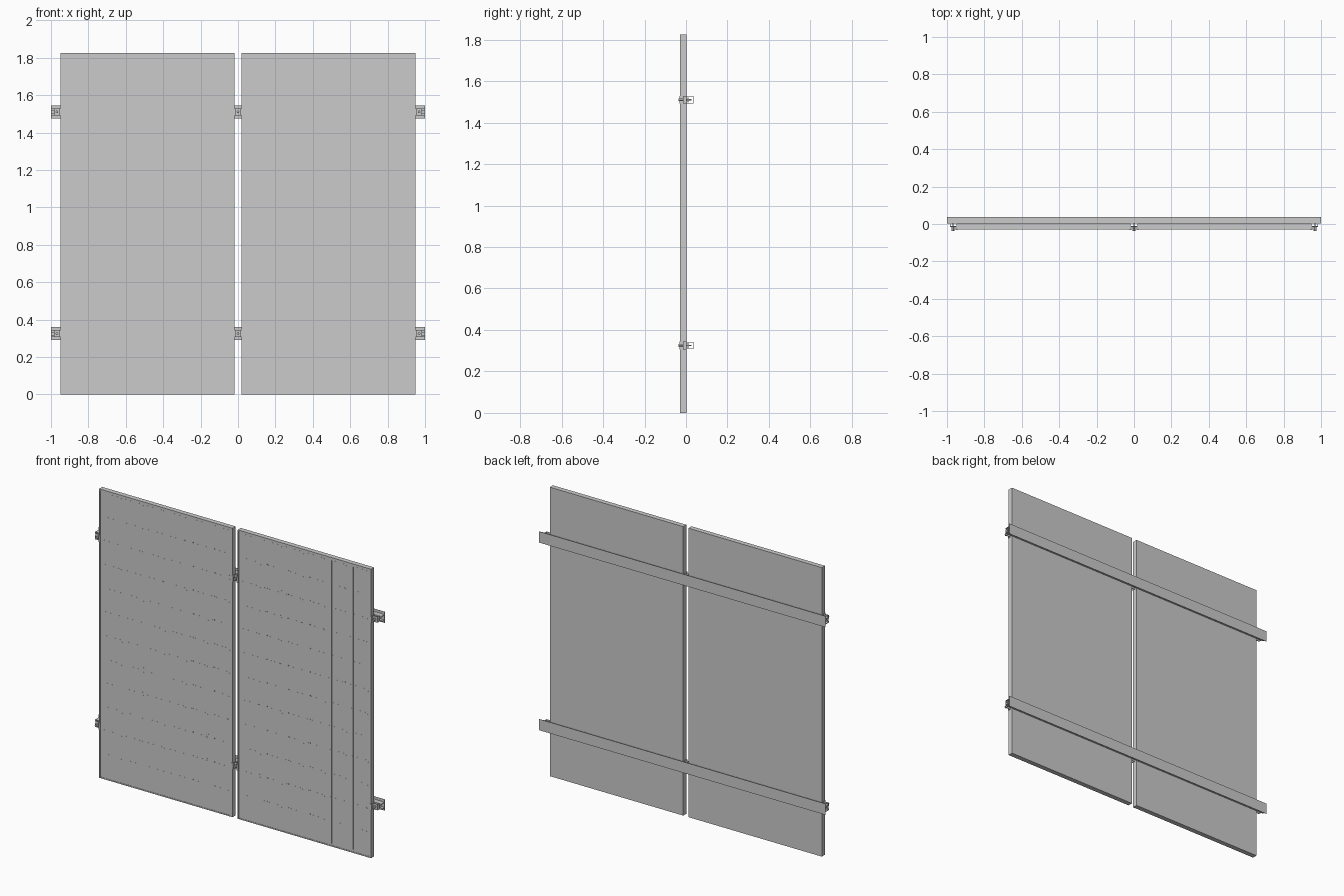
import bpy, bmesh, math
from mathutils import Vector

if "Cube" in bpy.data.objects:
    bpy.data.objects.remove(bpy.data.objects["Cube"])

RAIL_Z = (0.325, 1.51)
PANEL_W, PANEL_H = 0.932, 1.825
FRONT, BACK = -0.029, 0.002
GLASS = FRONT + 0.002


def finish(name, bm):
    bmesh.ops.recalc_face_normals(bm, faces=bm.faces)
    me = bpy.data.meshes.new(name)
    bm.to_mesh(me)
    bm.free()
    ob = bpy.data.objects.new(name, me)
    bpy.context.collection.objects.link(ob)
    return ob


def add_box(bm, x0, x1, y0, y1, z0, z1):
    vs = bmesh.ops.create_cube(bm, size=1)["verts"]
    for v in vs:
        v.co = Vector(((x0 + x1) / 2 + v.co.x * (x1 - x0),
                       (y0 + y1) / 2 + v.co.y * (y1 - y0),
                       (z0 + z1) / 2 + v.co.z * (z1 - z0)))
    return vs


def add_prism(bm, pts, move):
    f = bm.faces.new([bm.verts.new(p) for p in pts])
    ext = bmesh.ops.extrude_face_region(bm, geom=[f])["geom"]
    for v in ext:
        if isinstance(v, bmesh.types.BMVert):
            v.co += Vector(move)


# panel: framed slab with a recessed glass front
def panel(cx, side):
    x0, x1 = cx - PANEL_W / 2, cx + PANEL_W / 2
    bm = bmesh.new()
    add_box(bm, x0, x1, FRONT, BACK, 0, PANEL_H)
    bm.faces.ensure_lookup_table()
    bm.normal_update()
    front = [f for f in bm.faces if f.normal.y < -0.9]
    bmesh.ops.inset_region(bm, faces=front, thickness=0.010)
    ext = bmesh.ops.extrude_face_region(bm, geom=front)["geom"]
    bmesh.ops.delete(bm, geom=front, context="FACES")
    for v in ext:
        if isinstance(v, bmesh.types.BMVert):
            v.co.y = GLASS
    finish(f"{side}_panel_frame", bm)

    # octagonal solar cells, 6 x 12
    bm = bmesh.new()
    px, pz = (PANEL_W - 0.03) / 6, (PANEL_H - 0.03) / 12
    h, c = 0.0725, 0.0145
    octagon = [(-h, -h + c), (-h + c, -h), (h - c, -h), (h, -h + c),
               (h, h - c), (h - c, h), (-h + c, h), (-h, h - c)]
    for i in range(6):
        for j in range(12):
            ox, oz = x0 + 0.015 + (i + .5) * px, 0.015 + (j + .5) * pz
            add_prism(bm, [(ox + a, GLASS + 0.0002, oz + b) for a, b in octagon], (0, -0.0006, 0))
    finish(f"{side}_solar_cells", bm)

    # thin conductor strips along each cell column
    bm = bmesh.new()
    for i in range(6):
        for o in (-0.036, 0.036):
            x = x0 + 0.015 + (i + .5) * px + o
            add_box(bm, x - 0.0008, x + 0.0008, GLASS - 0.0007, GLASS + 0.0002, 0.02, PANEL_H - 0.02)
    finish(f"{side}_conductor_strips", bm)


# rail: slotted channel on a wide back flange, extruded along x
def rail(z, name):
    half = [(0.0370, 0.035), (0.0350, 0.035), (0.0350, 0.018), (0.003, 0.018),
            (0.003, 0.007), (0.006, 0.007), (0.006, 0.015), (0.0345, 0.015)]
    outline = half + [(y, -d) for y, d in reversed(half)]
    bm = bmesh.new()
    add_prism(bm, [(-1, y, z + d) for y, d in outline], (2, 0, 0))
    finish(name, bm)


def bolt(x, z, name, y_seat):
    bm = bmesh.new()
    for r, y0, y1, n in ((0.0075, -0.037, y_seat, 6), (0.0035, y_seat, 0.026, 12)):
        ring = [(x + r * math.cos(k * math.tau / n), y0, z + r * math.sin(k * math.tau / n))
                for k in range(n)]
        add_prism(bm, ring, (0, y1 - y0, 0))
    add_box(bm, x - 0.008, x + 0.008, 0.007, 0.012, z - 0.012, z + 0.012)
    finish(name, bm)


# clamp: bent metal profile extruded along z
def clamp(profile, z, name):
    bm = bmesh.new()
    add_prism(bm, [(x, y, z - 0.019) for x, y in profile], (0, 0, 0.038))
    finish(name, bm)


panel(-0.484, "left")
panel(0.484, "right")

t = 0.003
for z, level in zip(RAIL_Z, ("lower", "upper")):
    rail(z, f"{level}_rail")
    # middle clamp: U channel with lips over both panels
    half = [(0.024, FRONT - t), (0.024, FRONT), (0.016, FRONT), (0.016, -0.012)]
    inner = [(0.013, -0.015), (0.013, FRONT - t)]
    right = inner[::-1] + half
    right = [(0.013, -0.015), (0.013, FRONT - t)] + half
    clamp(right + [(-x, y) for x, y in reversed(right)], z, f"{level}_middle_clamp")
    bolt(0, z, f"{level}_middle_bolt", -0.0145)
    # end clamps: Z bracket gripping the outer panel edge
    for s, side in ((-1, "left"), (1, "right")):
        prof = [(0.943, FRONT - t), (0.954, FRONT - t), (0.954, -0.015), (0.985, -0.015),
                (0.985, 0.003), (0.982, 0.003), (0.982, -0.012), (0.951, -0.012),
                (0.951, FRONT), (0.943, FRONT)]
        clamp([(s * x, y) for x, y in prof], z, f"{level}_{side}_end_clamp")
        bolt(s * 0.968, z, f"{level}_{side}_end_bolt", -0.0145)
